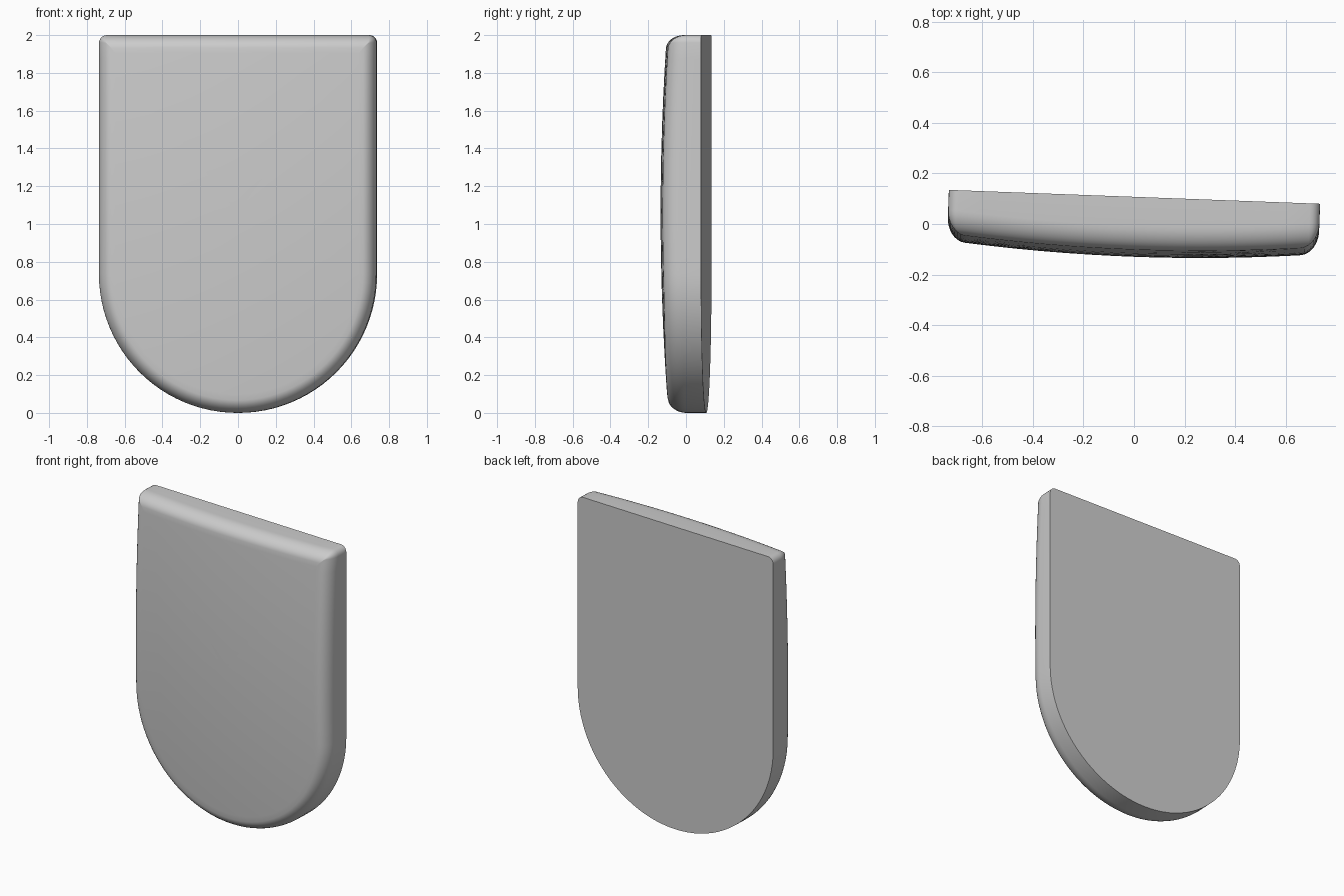
import bpy, bmesh, math
from mathutils import Matrix

if "Cube" in bpy.data.objects:
    bpy.data.objects.remove(bpy.data.objects["Cube"])

W, H, CORNER = 0.735, 2.0, 0.04      # half width, height, top corner radius
MID = 1.06                           # height of the dome's peak
TILT = math.radians(-2.14)


def outline(d):
    """Round-bottomed panel outline, inset by d, as (x, z) points."""
    w, top, r = W - d, H - d, max(CORNER - d, 0.0015)
    pts = []
    for i in range(49):                                   # bottom half circle
        a = math.pi + math.pi * i / 48
        pts.append((w * math.cos(a), W + w * math.sin(a)))
    side = [W + (top - r - W) * i / 14 for i in range(1, 14)]
    pts += [(w, z) for z in side]
    corner = [math.pi / 2 * i / 5 for i in range(6)]
    pts += [(w - r + r * math.cos(a), top - r + r * math.sin(a)) for a in corner]
    pts += [((w - r) * (1 - 2 * i / 16), top) for i in range(1, 16)]
    pts += [(-w + r - r * math.sin(a), top - r + r * math.cos(a)) for a in corner]
    pts += [(-w, z) for z in reversed(side)]
    return pts


def dome(x, z):
    """Thickness of the gently bulged front."""
    return 0.237 - 0.032 * (x / 0.68) ** 2 - 0.030 * ((z - MID) / 0.9) ** 2


bm = bmesh.new()
rings = []


def add_ring(pts, depth):
    rings.append([bm.verts.new((x, -depth(x, z), z)) for x, z in pts])


# flat back edge, then the rounded front edge
add_ring(outline(0), lambda x, z: 0)
FX, FY = 0.07, 0.09
for i in range(9):
    a = math.pi / 2 * i / 8 * 0.97
    drop = FY * (1 - math.sin(a))
    add_ring(outline(FX * (1 - math.cos(a))), lambda x, z: dome(x, z) - drop)

# domed front face shrinking to its middle
inner = outline(FX)
for s in (0.97, 0.85, 0.7, 0.55, 0.4, 0.25, 0.1):
    add_ring([(x * s, MID + (z - MID) * s) for x, z in inner], dome)

n = len(rings[0])
for r0, r1 in zip(rings, rings[1:]):
    for i in range(n):
        j = (i + 1) % n
        bm.faces.new((r0[i], r0[j], r1[j], r1[i]))
peak = bm.verts.new((0, -dome(0, MID), MID))
for i in range(n):
    bm.faces.new((rings[-1][i], rings[-1][(i + 1) % n], peak))
bm.faces.new(list(reversed(rings[0])))
bmesh.ops.recalc_face_normals(bm, faces=bm.faces)

# turn slightly about the vertical, centred
bm.transform(Matrix.Translation((-0.002, 0, 0)) @ Matrix.Rotation(TILT, 4, 'Z')
             @ Matrix.Translation((0, 0.1075, 0)))

mesh = bpy.data.meshes.new("rounded_panel")
bm.to_mesh(mesh)
bm.free()
panel = bpy.data.objects.new("rounded_panel", mesh)
bpy.context.collection.objects.link(panel)
bpy.context.view_layer.objects.active = panel
panel.select_set(True)
bpy.ops.object.shade_smooth_by_angle(angle=math.radians(40))
